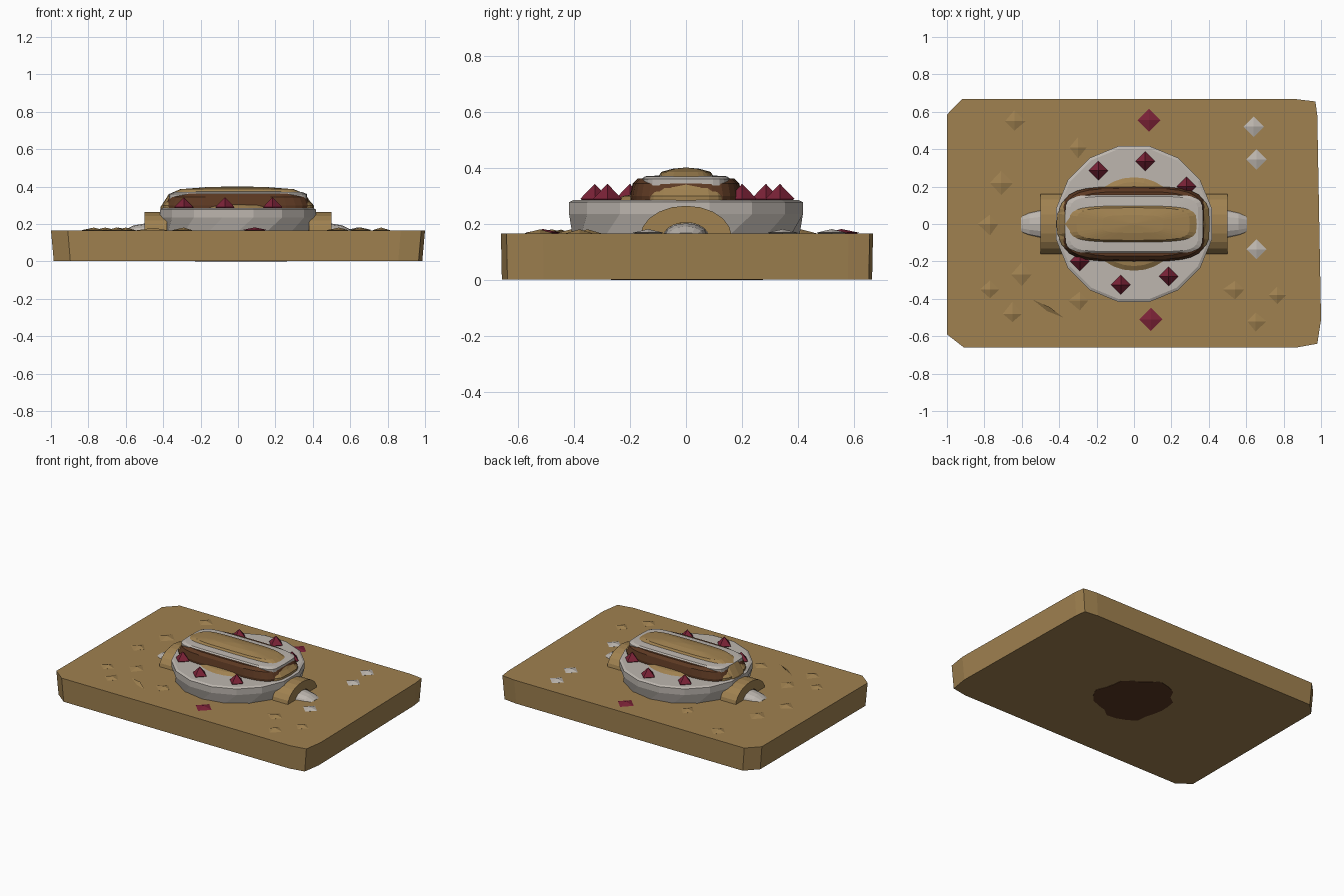
import bpy, bmesh, math, random

if "Cube" in bpy.data.objects:
    bpy.data.objects.remove(bpy.data.objects["Cube"])
random.seed(4)


def material(name, rgb):
    m = bpy.data.materials.new(name)
    m.diffuse_color = (*rgb, 1)
    m.use_nodes = True
    m.node_tree.nodes["Principled BSDF"].inputs["Base Color"].default_value = m.diffuse_color
    return m


TAN = material("golden_tan", (0.35, 0.22, 0.08))
CREAM = material("cream_white", (0.51, 0.47, 0.43))
BERRY = material("berry_red", (0.20, 0.016, 0.038))
CHOC = material("chocolate_brown", (0.107, 0.04, 0.016))


def finish(name, bm, mat):
    bmesh.ops.recalc_face_normals(bm, faces=bm.faces)
    me = bpy.data.meshes.new(name)
    bm.to_mesh(me)
    bm.free()
    me.materials.append(mat)
    ob = bpy.data.objects.new(name, me)
    bpy.context.collection.objects.link(ob)
    return ob


def loft(name, rings, mat):
    """Skin equal-length rings of points and cap both ends."""
    bm = bmesh.new()
    vs = [[bm.verts.new(p) for p in r] for r in rings]
    n = len(vs[0])
    for a, b in zip(vs, vs[1:]):
        for i in range(n):
            j = (i + 1) % n
            bm.faces.new((a[i], a[j], b[j], b[i]))
    bm.faces.new(vs[0])
    bm.faces.new(vs[-1])
    return finish(name, bm, mat)


def loaf(name, a, b, levels, mat, power=4, n=28, cx=0.0):
    """Stack of rounded-rectangle outlines, each level = (scale, z)."""
    def sp(v):
        return math.copysign(abs(v) ** (2 / power), v)
    rings = []
    for s, z in levels:
        rings.append([(cx + a * s * sp(math.cos(2 * math.pi * i / n)),
                       b * s * sp(math.sin(2 * math.pi * i / n)), z) for i in range(n)])
    return loft(name, rings, mat)


def diamond(name, x, y, z, r, up, down, mat, jitter=0.0):
    """Four-sided double pyramid."""
    bm = bmesh.new()
    ring = []
    for dx, dy in ((1, 0), (0, 1), (-1, 0), (0, -1)):
        k = r * (1 + random.uniform(-jitter, jitter))
        ring.append(bm.verts.new((x + dx * k, y + dy * k, z)))
    top, bot = bm.verts.new((x, y, z + up)), bm.verts.new((x, y, z - down))
    for i in range(4):
        bm.faces.new((ring[i], ring[(i + 1) % 4], top))
        bm.faces.new((ring[(i + 1) % 4], ring[i], bot))
    return finish(name, bm, mat)


# Board with unevenly clipped corners
outline = [(-1, -0.59), (-0.91, -0.66), (0.87, -0.66), (0.98, -0.64), (1, -0.51),
           (0.98, 0.58), (0.97, 0.655), (0.87, 0.667), (-0.92, 0.667), (-1, 0.585)]
loft("board", [[(x * 0.985, y * 0.995, 0.002) for x, y in outline],
               [(x, y, 0.166) for x, y in outline]], TAN)

# Brown stain under the board
stain = []
for i in range(24):
    t = 2 * math.pi * i / 24
    r = 0.25 + random.uniform(-0.03, 0.03)
    stain.append((r * math.cos(t), r * math.sin(t)))
loft("underside_stain", [[(x, y, 0.0) for x, y in stain], [(x, y, 0.004) for x, y in stain]], CHOC)

# Faceted cream disc
N = 16
rings = []
for rad, z, off in ((0.405, 0.16, 0.0), (0.425, 0.235, 0.5), (0.425, 0.278, 0.5), (0.41, 0.285, 0.5)):
    rings.append([(rad * math.cos(2 * math.pi * (i + off) / N),
                   rad * math.sin(2 * math.pi * (i + off) / N), z) for i in range(N)])
loft("cream_disc", rings, CREAM)

# Pastry: lower bread, chocolate shell, cream filling, top crust
loaf("lower_bread", 0.26, 0.25, [(0.95, 0.2), (1, 0.285), (0.9, 0.30), (0.6, 0.31)], TAN, power=2)
loaf("lower_bread_ends", 0.405, 0.175, [(1, 0.2), (1, 0.30), (0.93, 0.33)], TAN)
loaf("chocolate_shell", 0.39, 0.2, [(0.97, 0.22), (1, 0.30), (0.95, 0.345), (0.86, 0.362)], CHOC)
loaf("cream_filling", 0.37, 0.158, [(1, 0.30), (1, 0.36), (0.93, 0.37), (0.5, 0.374)], CREAM, power=6)
loaf("top_crust", 0.41, 0.118, [(1, 0.2), (1, 0.29), (0.89, 0.36), (0.74, 0.386),
                               (0.4, 0.397), (0.05, 0.401)], TAN, cx=-0.005)

# Arched bread ends and the cream poking out of them
for side, word in ((-1, "left"), (1, "right")):
    arc = [math.pi * i / 10 for i in range(11)]
    section = [(0.163 * math.cos(t), 0.155 + 0.11 * math.sin(t)) for t in arc]
    section += [(0.08 * math.cos(t), 0.155 + 0.05 * math.sin(t)) for t in reversed(arc)]
    bm = bmesh.new()
    vs = [[bm.verts.new((side * x, y, z)) for y, z in section] for x in (0.38, 0.5)]
    m = len(section)
    for i in range(m):
        j = (i + 1) % m
        bm.faces.new((vs[0][i], vs[0][j], vs[1][j], vs[1][i]))
    for row in vs:
        for i in range(10):
            bm.faces.new((row[i], row[i + 1], row[m - 2 - i], row[m - 1 - i]))
    finish(word + "_bread_arch", bm, TAN)
    rings = []
    for x, w, h in ((0.36, 0.078, 0.045), (0.5, 0.075, 0.042), (0.56, 0.062, 0.032), (0.605, 0.045, 0.008)):
        rings.append([(side * x, w * math.cos(t), 0.16 + h * math.sin(t))
                      for t in [math.pi * i / 6 for i in range(7)]])
    loft(word + "_cream_tip", rings, CREAM)

# Berries on the disc and fallen ones on the board
for x, y in ((0.06, 0.335), (-0.19, 0.285), (0.28, 0.2), (-0.29, -0.2), (-0.07, -0.325), (0.185, -0.28)):
    diamond("berry", x, y, 0.29, 0.052, 0.053, 0.04, BERRY)
for x, y in ((0.08, 0.555), (0.09, -0.51)):
    diamond("fallen_berry", x, y, 0.169, 0.062, 0.013, 0.02, BERRY)

# Crumbs on the board
for x, y in ((0.64, 0.52), (0.655, 0.345), (0.655, -0.135)):
    diamond("cream_crumb", x, y, 0.169, 0.054, 0.013, 0.02, CREAM)
for x, y in ((-0.64, 0.55), (-0.3, 0.41), (-0.71, 0.22), (-0.77, 0), (-0.6, -0.27), (-0.77, -0.35),
             (-0.65, -0.48), (-0.29, -0.41), (0.54, -0.35), (0.765, -0.38), (0.65, -0.52)):
    diamond("bread_crumb", x, y, 0.167, 0.055, 0.014, 0.02, TAN, 0.2)

# Raised splinter on the board
loft("splinter", [[(-0.55, -0.4, 0.165), (-0.45, -0.445, 0.18), (-0.37, -0.505, 0.165)],
                  [(-0.54, -0.41, 0.16), (-0.47, -0.475, 0.16), (-0.38, -0.51, 0.16)]], TAN)
